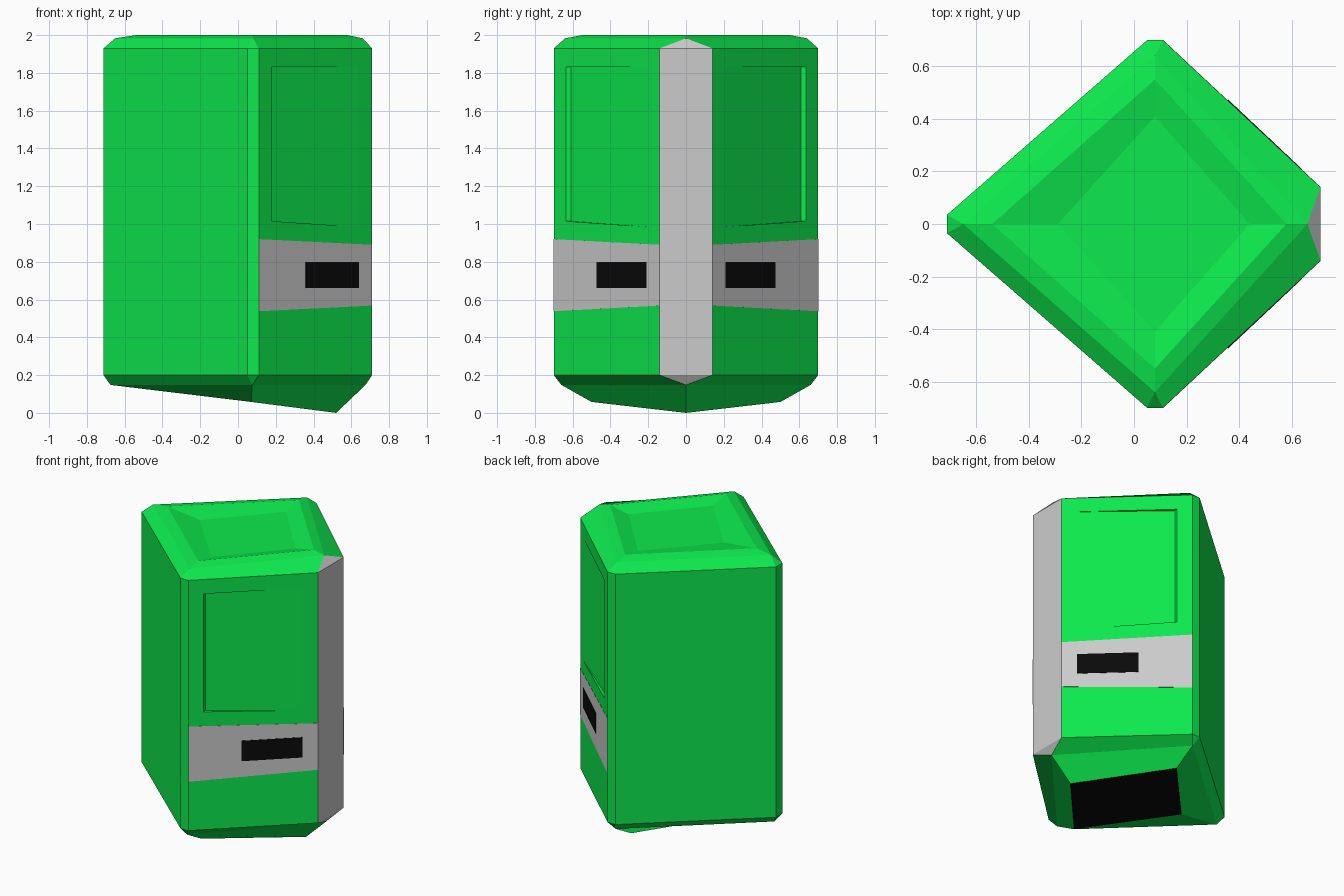
import bpy, bmesh
from mathutils import Vector

if "Cube" in bpy.data.objects:
    bpy.data.objects.remove(bpy.data.objects["Cube"])


def material(name, rgb):
    m = bpy.data.materials.new(name)
    m.diffuse_color = (*rgb, 1)
    m.use_nodes = True
    m.node_tree.nodes["Principled BSDF"].inputs["Base Color"].default_value = m.diffuse_color
    return m


green = material("green", (0.004, 0.82, 0.075))
grey = material("grey", (0.8, 0.8, 0.8))
black = material("black", (0.003, 0.003, 0.003))


def finish(bm, name, mats):
    bmesh.ops.recalc_face_normals(bm, faces=bm.faces[:])
    me = bpy.data.meshes.new(name)
    bm.to_mesh(me)
    bm.free()
    for m in mats:
        me.materials.append(m)
    ob = bpy.data.objects.new(name, me)
    bpy.context.collection.objects.link(ob)
    return ob


# Plan outline: two points for each clipped corner (front, right, back, left)
plan = [(0.05, -0.70), (0.11, -0.70), (0.71, -0.14), (0.71, 0.14),
        (0.11, 0.70), (0.05, 0.70), (-0.712, 0.035), (-0.712, -0.035)]


def diamond(left, mid, right, half, zs):
    z_left, z_mid, z_right = zs
    return [(mid, -half, z_mid), (right, 0, z_right), (mid, half, z_mid), (left, 0, z_left)]


def on_wall(side, t, z, d):
    """Point on a right-hand wall: t runs from the outer edge to the grey corner, d is outward."""
    return Vector((0.11 + 0.60 * t + 0.682 * d, side * (0.70 - 0.56 * t + 0.731 * d), z))


# Body shell
bm = bmesh.new()


def ring(points):
    return [bm.verts.new(p) for p in points]


def face(verts, mat=0):
    f = bm.faces.new(verts)
    f.material_index = mat


low = ring([(x, y, 0.20) for x, y in plan])
high = ring([(x, y, 1.93) for x, y in plan])
base_tips = ring(diamond(-0.675, 0.075, 0.675, 0.66, (0.148,) * 3))
base = ring(diamond(-0.39, 0.07, 0.52, 0.50, (0.115, 0.058, 0.0)))
roof_tips = ring(diamond(-0.65, 0.08, 0.66, 0.64, (1.983,) * 3))
ridge = ring(diamond(-0.54, 0.08, 0.58, 0.55, (2.0,) * 3))
tray = ring(diamond(-0.29, 0.08, 0.44, 0.41, (1.972,) * 3))

for k in range(4):
    a, b, c, n = 2 * k, 2 * k + 1, (2 * k + 2) % 8, (k + 1) % 4
    # Clipped corner, grey on the right
    mat = 1 if k == 1 else 0
    face([low[a], low[b], high[b], high[a]], mat)
    face([high[a], high[b], roof_tips[k]], mat)
    face([low[a], low[b], base_tips[k]], mat)
    # Roof and base slopes
    face([high[b], high[c], roof_tips[n], roof_tips[k]])
    face([low[b], low[c], base_tips[n], base_tips[k]])
    for r0, r1 in ((roof_tips, ridge), (ridge, tray), (base_tips, base)):
        face([r0[k], r0[n], r1[n], r1[k]])
    # Walls: plain on the left, with a wedge-shaped recess on the right
    if k > 1:
        face([low[b], low[c], high[c], high[b]])
        continue
    side = -1 if k == 0 else 1
    outer = [low[b], low[c], high[c], high[b]]
    if k == 1:
        outer = [low[c], low[b], high[b], high[c]]
    corners = [(0.117, 1.015), (0.88, 0.985), (0.88, 1.83), (0.117, 1.83)]
    rim = ring([on_wall(side, t, z, 0) for t, z in corners])
    floor = ring([on_wall(side, t + shift, z, d) for (t, z), (shift, d) in
                  zip(corners, [(0.018, -0.02), (0, -0.001), (0, -0.001), (0.018, -0.02)])])
    for i in range(4):
        j = (i + 1) % 4
        face([outer[i], outer[j], rim[j], rim[i]])
        face([rim[i], rim[j], floor[j], floor[i]])
    face(floor)
face(tray)
face(base, 2)
finish(bm, "body", [green, grey, black])


# Thin plates lying on the right-hand walls
def plate(name, side, outline, proud, mat):
    """Outline starts at the outer edge; proud gives the height at the outer and inner ends."""
    pm = bmesh.new()
    back = [pm.verts.new(on_wall(side, t, z, -0.006)) for t, z in outline]
    front = [pm.verts.new(on_wall(side, t, z, proud[i in (1, 2)]))
             for i, (t, z) in enumerate(outline)]
    pm.faces.new(back)
    pm.faces.new(front)
    for i in range(4):
        j = (i + 1) % 4
        pm.faces.new([back[i], back[j], front[j], front[i]])
    finish(pm, name, [mat] if mat else [])


for side, label in ((-1, "front"), (1, "back")):
    plate(label + "_band", side, [(0, 0.538), (1, 0.568), (1, 0.89), (0, 0.92)],
          (0.001, 0.001), None)
    plate(label + "_slot", side, [(0.41, 0.66), (0.88, 0.66), (0.88, 0.80), (0.41, 0.80)],
          (0.004, 0.0025), black)
